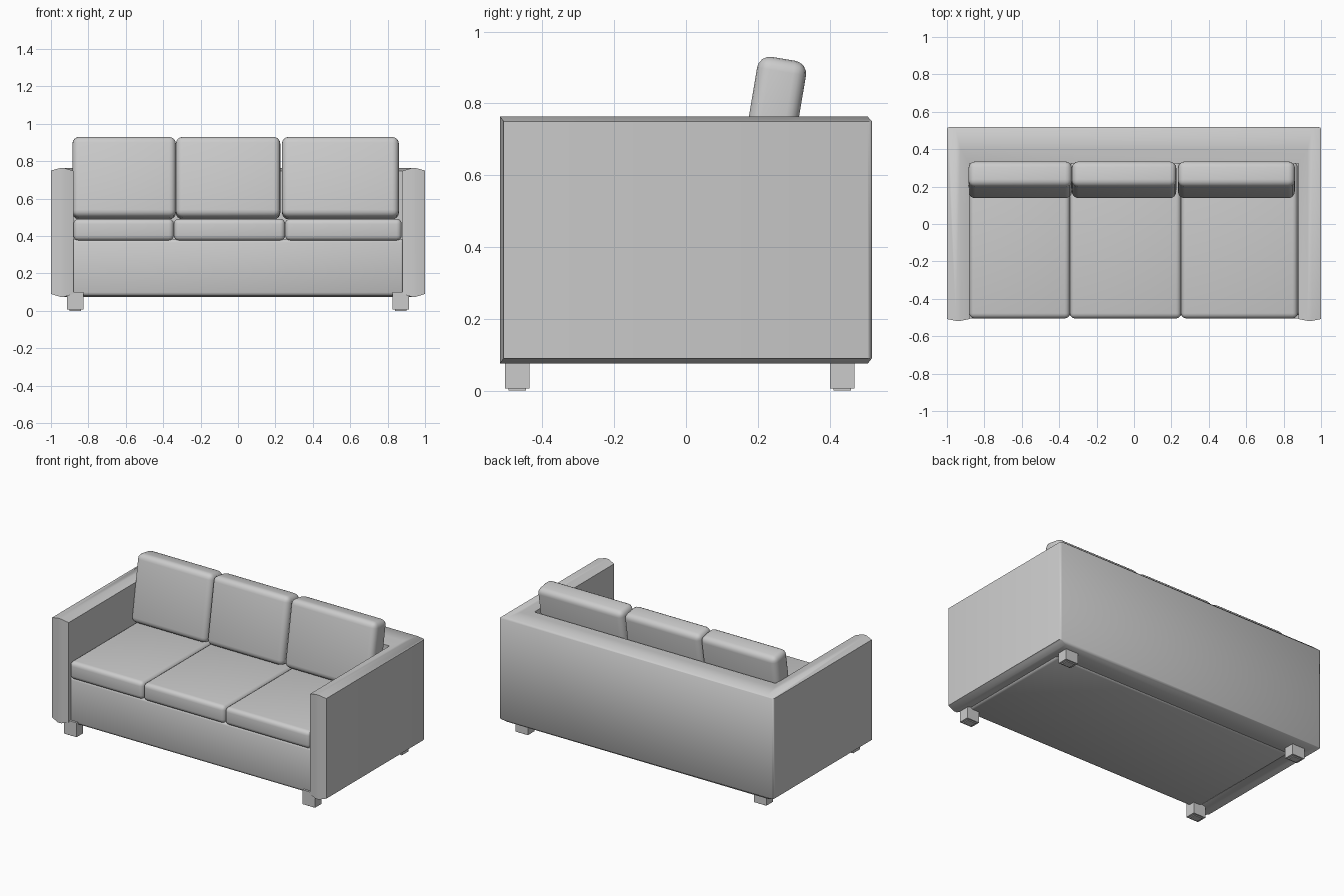
import bpy, bmesh, math

if "Cube" in bpy.data.objects:
    bpy.data.objects.remove(bpy.data.objects["Cube"])


def finish(name, bm, angle=60):
    bmesh.ops.recalc_face_normals(bm, faces=bm.faces[:])
    me = bpy.data.meshes.new(name)
    bm.to_mesh(me)
    bm.free()
    ob = bpy.data.objects.new(name, me)
    bpy.context.collection.objects.link(ob)
    bpy.ops.object.select_all(action='DESELECT')
    ob.select_set(True)
    bpy.context.view_layer.objects.active = ob
    bpy.ops.object.shade_smooth_by_angle(angle=math.radians(angle))
    return ob


def box(name, x, y, z, bevel=0.0, segments=3, angle=60):
    """Box from (min, max) ranges, with its origin at the centre."""
    bm = bmesh.new()
    bmesh.ops.create_cube(bm, size=1)
    for v in bm.verts:
        v.co.x *= x[1] - x[0]
        v.co.y *= y[1] - y[0]
        v.co.z *= z[1] - z[0]
    if bevel:
        bmesh.ops.bevel(bm, geom=bm.edges[:], offset=bevel, segments=segments,
                        profile=0.5, affect='EDGES')
    ob = finish(name, bm, angle)
    ob.location = (sum(x) / 2, sum(y) / 2, sum(z) / 2)
    return ob


# Arms and back: one crowned section carried round a U
arm_u = (0, 0.4, 0.6, 1)
back_u = (0, 0.06, 0.6, 1)
top_z = (0.75, 0.763, 0.763, 0.748)
bottom_z = (0.09, 0.075, 0.075, 0.09)
front_y = (-0.508, -0.518, -0.518, -0.508)
ARM, BACK = 0.12, 0.195

bm = bmesh.new()
rings = []
for side, at_front in ((-1, True), (-1, False), (1, False), (1, True)):
    pts = []
    for i in range(4):
        x = side * (1 - ARM * arm_u[i])
        y = front_y[i] if at_front else 0.518 - BACK * back_u[i]
        pts.append((x, y, i))
    ring = [bm.verts.new((x, y, top_z[i])) for x, y, i in pts]
    ring += [bm.verts.new((x, y, bottom_z[i])) for x, y, i in reversed(pts)]
    rings.append(ring)
for a, b in zip(rings, rings[1:]):
    for i in range(8):
        j = (i + 1) % 8
        bm.faces.new((a[i], a[j], b[j], b[i]))
for r in (rings[0], rings[-1]):
    for i in range(3):
        bm.faces.new((r[i], r[i + 1], r[6 - i], r[7 - i]))
# soften the outer back corners
corners = [e for e in bm.edges if abs(e.verts[0].co.z - e.verts[1].co.z) > 0.5
           and all(abs(v.co.x) > 0.99 and v.co.y > 0.5 for v in e.verts)]
bmesh.ops.bevel(bm, geom=corners, offset=0.012, segments=2, profile=0.5,
                affect='EDGES')
finish("arms_and_back", bm)

# Base under the seat
box("base", (-0.89, 0.89), (-0.49, 0.36), (0.078, 0.385), 0.02, 2)

# Seat cushions
for i, x in enumerate(((-0.88, -0.343), (-0.343, 0.252), (0.252, 0.875))):
    box(f"seat_cushion_{i + 1}", x, (-0.505, 0.33), (0.375, 0.492), 0.028, 4)

# Leaning back cushions
for i, x in enumerate(((-0.885, -0.332), (-0.332, 0.226), (0.235, 0.86))):
    c = box(f"back_cushion_{i + 1}", x, (0.17, 0.308), (0.492, 0.928), 0.036, 4)
    c.location.y, c.location.z = 0.236, 0.709
    c.rotation_euler.x = math.radians(-9.5)

# Legs with small glides
for side, sn in ((-1, "left"), (1, "right")):
    for y, yn in ((-0.47, "front"), (0.435, "back")):
        xc = side * 0.87
        box(f"{yn}_{sn}_leg", (xc - 0.045, xc + 0.045), (y - 0.034, y + 0.034),
            (0.006, 0.1), angle=30)
        box(f"{yn}_{sn}_glide", (xc - 0.03, xc + 0.03), (y - 0.024, y + 0.024),
            (0, 0.01), angle=30)
